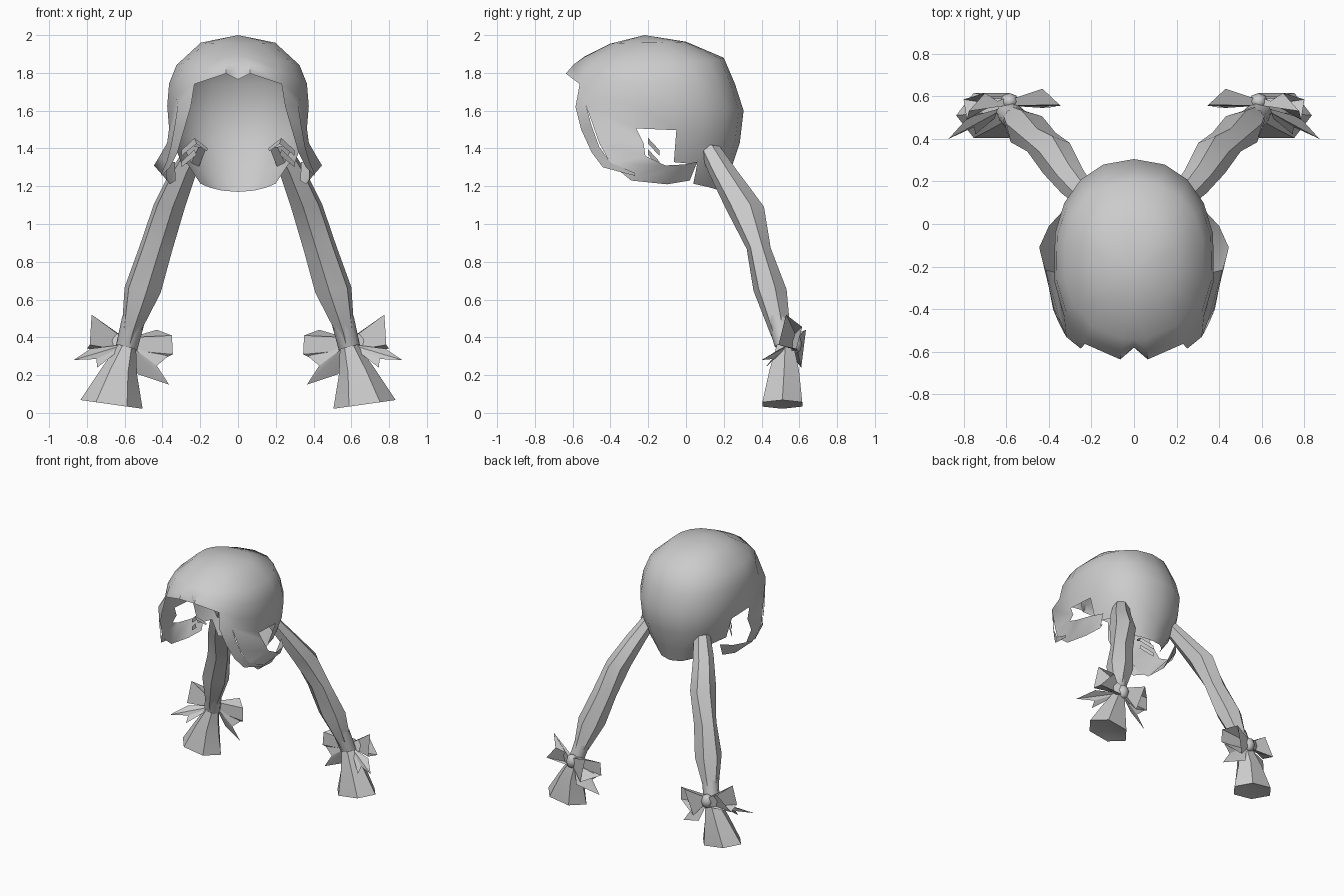
import bpy, bmesh, math
from mathutils import Vector

cube = bpy.data.objects.get("Cube")
if cube:
    bpy.data.objects.remove(cube, do_unlink=True)

grey = bpy.data.materials.new("hair_grey")
grey.use_nodes = True
grey.diffuse_color = (0.6, 0.6, 0.6, 1)
grey.node_tree.nodes["Principled BSDF"].inputs["Base Color"].default_value = (0.6, 0.6, 0.6, 1)


def finish(name, bm, angle, mirror=False):
    bmesh.ops.remove_doubles(bm, verts=bm.verts, dist=0.0005)
    bmesh.ops.recalc_face_normals(bm, faces=bm.faces)
    me = bpy.data.meshes.new(name)
    bm.to_mesh(me)
    bm.free()
    me.materials.append(grey)
    ob = bpy.data.objects.new(name, me)
    bpy.context.collection.objects.link(ob)
    if mirror:
        m = ob.modifiers.new("mirror", 'MIRROR')
        m.use_clip = True
    bpy.ops.object.select_all(action='DESELECT')
    ob.select_set(True)
    bpy.context.view_layer.objects.active = ob
    bpy.ops.object.shade_smooth_by_angle(angle=math.radians(angle))
    return ob


def loft(bm, rows, closed=False, starts=None):
    """Join rows of points with quads; starts gives the first column of each row's strip."""
    vs = [[bm.verts.new(p) for p in r] for r in rows]
    for i in range(len(vs) - 1):
        a, b = vs[i], vs[i + 1]
        n = len(a)
        for j in range(starts[i] if starts else 0, n if closed else n - 1):
            k = (j + 1) % n
            bm.faces.new((a[j], a[k], b[k], b[j]))
    return vs


# --- Cap: rings of (half width, front y, back y, front z, side z, back z)
CY = -0.17
RINGS = [
    (0.20, -0.40, 0.00, 1.955, 1.96, 1.965),
    (0.33, -0.54, 0.20, 1.885, 1.84, 1.88),
    (0.37, -0.60, 0.26, 1.845, 1.74, 1.74),
    (0.38, -0.64, 0.305, 1.80, 1.62, 1.60),
    (0.37, -0.62, 0.285, 1.70, 1.50, 1.43),
    (0.31, -0.55, 0.235, 1.50, 1.33, 1.28),
    (0.23, -0.50, 0.20, 1.40, 1.23, 1.17),
]
ANGLES = [0, 8, 35, 58, 80, 103, 122, 141, 160, 180]


def ring_point(ring, deg):
    a, yf, yb, zf, zs, zb = ring
    s, c = math.sin(math.radians(deg)), math.cos(math.radians(deg))
    p = 0.9
    x = a * max(s, 0) ** p if 0 < deg < 180 else 0
    reach, zend = (CY - yf, zf) if c > 0 else (yb - CY, zb)
    y = CY - math.copysign(abs(c) ** p, c) * reach
    return Vector((x, y, zs + (zend - zs) * c * c))


rows = [[ring_point(r, d) for d in ANGLES] for r in RINGS]
# parting notch in the fringe
rows[2][0] += Vector((0, 0.025, -0.01))
rows[3][0] += Vector((0, 0.06, -0.035))
bm = bmesh.new()
vs = loft(bm, rows, starts=[0, 0, 0, 4, 5, 6])
top = bm.verts.new((0, -0.22, 2.0))
for j in range(len(ANGLES) - 1):
    bm.faces.new((top, vs[0][j], vs[0][j + 1]))

# face-framing root strip below the fringe
root = [rows[3][2], rows[3][3], rows[3][4]]
mid = [(0.25, -0.585, 1.62), (0.318, -0.53, 1.63), rows[4][4]]
loft(bm, [root, mid])
# thin front strand
loft(bm, [mid[:2],
          [(0.285, -0.555, 1.50), (0.335, -0.50, 1.52)],
          [(0.32, -0.50, 1.38), (0.355, -0.46, 1.41)],
          [(0.36, -0.44, 1.30), (0.38, -0.40, 1.325)],
          [(0.405, -0.27, 1.255), (0.405, -0.27, 1.27)]])
# wide side lock sweeping back
loft(bm, [mid[1:],
          [(0.345, -0.46, 1.43), (0.375, -0.225, 1.43)],
          [(0.375, -0.40, 1.32), (0.415, -0.215, 1.36)],
          [(0.375, -0.29, 1.23), (0.445, -0.11, 1.31)],
          [(0.36, -0.10, 1.21), (0.40, -0.01, 1.315)],
          [(0.33, 0.02, 1.23), (0.335, 0.06, 1.33)]])
loose = [v for v in bm.verts if not v.link_faces]
bmesh.ops.delete(bm, geom=loose, context='VERTS')
finish("hair_cap", bm, 55, mirror=True)

# --- Small inner wisps beside the face
bm = bmesh.new()
for dz in (0, -0.06):
    loft(bm, [[(0.30, -0.14, 1.39 + dz), (0.30, -0.14, 1.36 + dz)],
              [(0.23, -0.20, 1.455 + dz), (0.22, -0.20, 1.425 + dz)],
              [(0.16, -0.16, 1.40 + dz), (0.165, -0.16, 1.385 + dz)]][:2 if dz else 3])
finish("inner_wisps", bm, 30, mirror=True)


# --- Pigtails: (x, y, z, radius x, radius y)
TAIL = [(0.22, 0.12, 1.41, 0.055, 0.06), (0.29, 0.20, 1.27, 0.07, 0.08),
        (0.365, 0.31, 1.09, 0.085, 0.105), (0.435, 0.385, 0.87, 0.09, 0.065),
        (0.505, 0.445, 0.65, 0.10, 0.09), (0.57, 0.50, 0.42, 0.048, 0.055),
        (0.585, 0.525, 0.35, 0.045, 0.05)]
TUFT = [(0.585, 0.525, 0.36, 0.045, 0.05), (0.63, 0.52, 0.22, 0.095, 0.09),
        (0.67, 0.51, 0.045, 0.165, 0.122)]
CUFF = [(0.552, 0.485, 0.50, 0.06, 0.062), (0.59, 0.525, 0.345, 0.056, 0.056)]


def tube(bm, path, side, n, turn=0.0, tilt=0.0, caps=False):
    rows = []
    for x, y, z, rx, ry in path:
        ring = []
        for i in range(n):
            a = 2 * math.pi * i / n + turn
            dx, dy = rx * math.cos(a), ry * math.sin(a)
            ring.append((side * (x + dx), y + dy, z + tilt * dx - 0.12 * dy * (tilt > 0.2)))
        rows.append(ring)
    vs = loft(bm, rows, closed=True)
    if caps:
        x, y, z = path[-1][:3]
        tip = bm.verts.new((side * x, y, z + 0.02))
        for i in range(n):
            bm.faces.new((vs[-1][i], vs[-1][(i + 1) % n], tip))


KNOT = Vector((0.585, 0.575, 0.365))
# bow loops by their four open-end corners
LOOPS = [
    [(0.43, 0.635, 0.44), (0.35, 0.56, 0.41), (0.345, 0.555, 0.31), (0.49, 0.61, 0.24)],
    [(0.775, 0.53, 0.52), (0.70, 0.615, 0.455), (0.80, 0.585, 0.34), (0.785, 0.49, 0.36)],
]
# ribbon ends: two side corners, a tip and a notch
RIBBONS = [
    [(0.78, 0.50, 0.34), (0.87, 0.40, 0.28), (0.75, 0.455, 0.285), (0.745, 0.42, 0.24)],
    [(0.37, 0.56, 0.30), (0.43, 0.545, 0.25), (0.365, 0.55, 0.15), (0.53, 0.60, 0.205)],
]

for side, tag in ((1, "left"), (-1, "right")):
    def flip(p):
        return (side * p[0], p[1], p[2])

    bm = bmesh.new()
    tube(bm, TAIL, side, 6, turn=0.3, tilt=0.15)
    finish(tag + "_pigtail", bm, 38)

    bm = bmesh.new()
    tube(bm, TUFT, side, 6, turn=0.0, tilt=0.14, caps=True)
    finish(tag + "_pigtail_tuft", bm, 40)

    bm = bmesh.new()
    tube(bm, CUFF, side, 8, tilt=0.25)
    finish(tag + "_bow_band", bm, 50)

    # bow loops flare from the knot, ribbon ends hang below
    bm = bmesh.new()
    for corners in LOOPS:
        sx = 0.02 if corners[0][0] > KNOT.x else -0.02
        inner = [KNOT + Vector((sx, dy, dz)) for dy, dz in
                 ((0.015, 0.035), (-0.02, 0.035), (-0.02, -0.035), (0.015, -0.035))]
        loft(bm, [[flip(p) for p in inner], [flip(p) for p in corners]], closed=True)
    finish(tag + "_bow_loops", bm, 25)

    bm = bmesh.new()
    for a, b, c, d in RIBBONS:
        k = bm.verts.new(flip(KNOT + Vector((0, -0.02, 0))))
        va, vb, vc, vd = (bm.verts.new(flip(p)) for p in (a, b, c, d))
        if a[0] > KNOT.x:
            faces = ((k, va, vb), (k, vb, vc), (k, vc, vd))
        else:
            faces = ((k, va, vb), (k, vb, vc), (k, vc, vd))
        for f in faces:
            bm.faces.new(f)
    finish(tag + "_bow_ribbons", bm, 20)

    # rounded knot
    bm = bmesh.new()
    bmesh.ops.create_uvsphere(bm, u_segments=8, v_segments=4, radius=1)
    for v in bm.verts:
        v.co = Vector(flip(KNOT + Vector((v.co.x * 0.045, v.co.y * 0.04, v.co.z * 0.055))))
    finish(tag + "_bow_knot", bm, 60)
